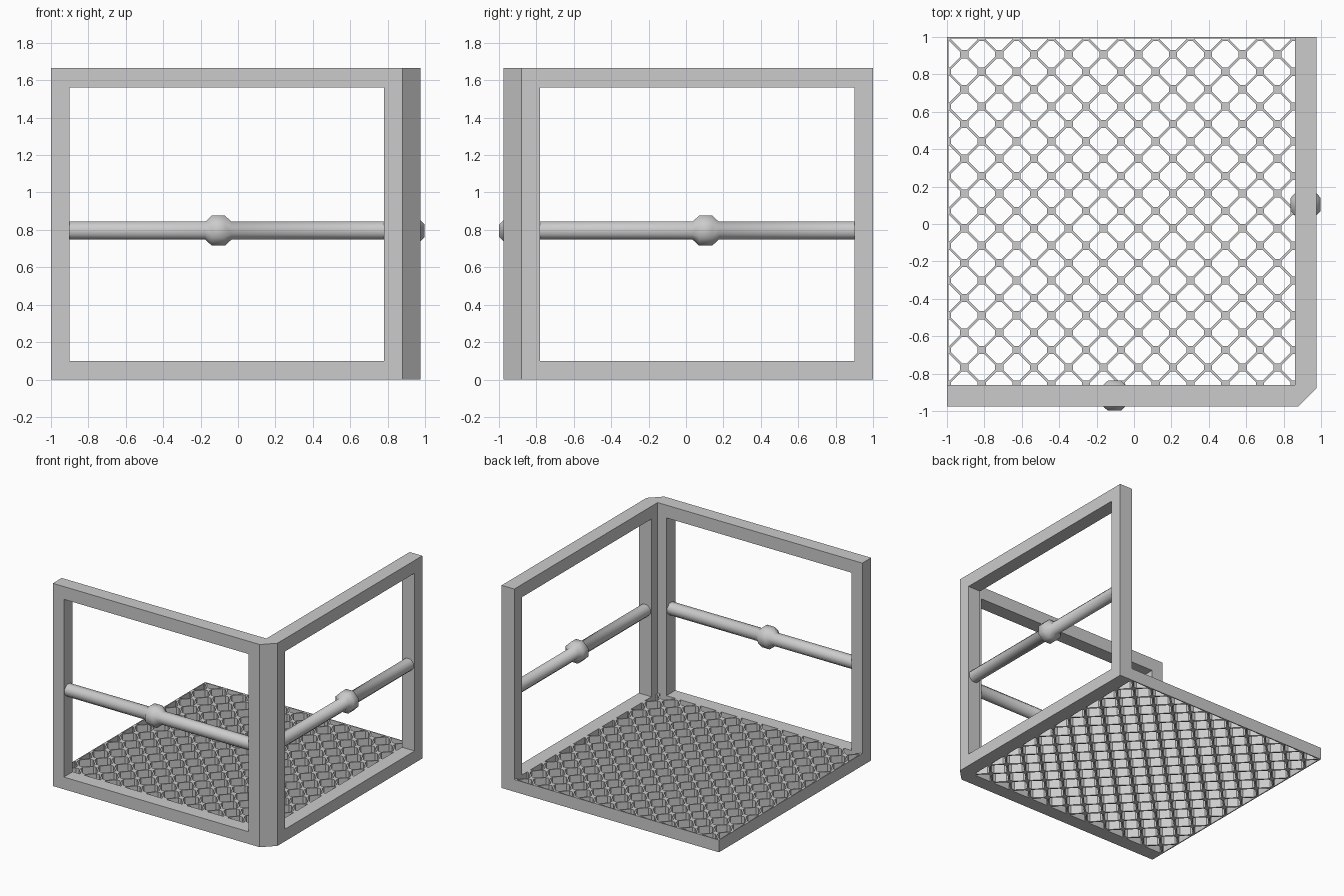
import bpy, bmesh, math

if "Cube" in bpy.data.objects:
    bpy.data.objects.remove(bpy.data.objects["Cube"])

TOP = 1.665          # frame height
IN, OUT = 0.86, 0.975  # inner and outer faces of the two walls
RAIL = 0.10          # floor and rail height


def make_object(name, bm):
    bmesh.ops.recalc_face_normals(bm, faces=bm.faces)
    mesh = bpy.data.meshes.new(name)
    bm.to_mesh(mesh)
    bm.free()
    ob = bpy.data.objects.new(name, mesh)
    bpy.context.collection.objects.link(ob)
    return ob


def add_prism(bm, outline, z0, z1):
    lo = [bm.verts.new((x, y, z0)) for x, y in outline]
    hi = [bm.verts.new((x, y, z1)) for x, y in outline]
    bm.faces.new(lo)
    bm.faces.new(hi)
    n = len(outline)
    for i in range(n):
        j = (i + 1) % n
        bm.faces.new((lo[i], lo[j], hi[j], hi[i]))


def add_box(bm, x0, x1, y0, y1, z0, z1):
    add_prism(bm, [(x0, y0), (x1, y0), (x1, y1), (x0, y1)], z0, z1)


def select_only(ob):
    bpy.ops.object.select_all(action='DESELECT')
    ob.select_set(True)
    bpy.context.view_layer.objects.active = ob


# Corner frame: chamfered L footprint with one window cut in each wall
bm = bmesh.new()
add_prism(bm, [(-1, -OUT), (0.88, -OUT), (OUT, -0.88), (OUT, 1),
               (IN, 1), (IN, -IN), (-1, -IN)], 0, TOP)
frame = make_object("corner_frame", bm)
for box in ((-0.9, 0.78, -1.1, -0.82), (0.82, 1.1, -0.78, 0.9)):
    bm = bmesh.new()
    add_box(bm, *box, RAIL, 1.56)
    cutter = make_object("window_cutter", bm)
    cutter.hide_render = True
    mod = frame.modifiers.new("window", 'BOOLEAN')
    mod.operation, mod.solver, mod.object = 'DIFFERENCE', 'EXACT', cutter
    select_only(frame)
    bpy.ops.object.modifier_apply(modifier=mod.name)
    bpy.data.objects.remove(cutter)


# Middle rods with a faceted ball, eight-sided
def make_rod(name, to_right_wall):
    profile = [(-0.91, 0.048), (-0.175, 0.048), (-0.14, 0.08),
               (-0.07, 0.08), (-0.035, 0.048), (0.79, 0.048)]
    bm = bmesh.new()
    rings = []
    for x, apothem in profile:
        r = apothem / math.cos(math.pi / 8)
        ring = []
        for k in range(8):
            a = (k + 0.5) * math.pi / 4
            y, z = -0.918 + r * math.cos(a), 0.796 + r * math.sin(a)
            co = (-y, -x, z) if to_right_wall else (x, y, z)
            ring.append(bm.verts.new(co))
        rings.append(ring)
    for a, b in zip(rings, rings[1:]):
        for k in range(8):
            j = (k + 1) % 8
            bm.faces.new((a[k], a[j], b[j], b[k]))
    bm.faces.new(rings[0])
    bm.faces.new(rings[-1])
    ob = make_object(name, bm)
    select_only(ob)
    bpy.ops.object.shade_smooth_by_angle(angle=math.radians(60))


make_rod("front_rod", False)
make_rod("right_rod", True)

# Floor grating: diamond cells with octagonal through holes
N = 20
H = (1 + IN) / N     # half diagonal of a cell
A, B = H - 0.022, 0.013  # hole half width and half length of its short side
bm = bmesh.new()
for i in range(N + 1):
    for j in range(N + 1):
        if (i + j) % 2 == 0:
            continue
        cx, cy = -1 + i * H, 1 - j * H
        hole_rings = []
        for z in (0, RAIL):
            corner, hole = [], []
            for k in range(4):
                c, s = ((1, 0), (0, 1), (-1, 0), (0, -1))[k]
                corner.append(bm.verts.new((cx + H * c, cy + H * s, z)))
                for t in (-B, B):
                    hole.append(bm.verts.new((cx + A * c - t * s, cy + A * s + t * c, z)))
            for k in range(4):
                n = (k + 1) % 4
                tri = [corner[k], hole[2 * k + 1], hole[2 * k]]
                quad = [corner[k], corner[n], hole[2 * n], hole[2 * k + 1]]
                for f in (tri, quad):
                    bm.faces.new(f if z else f[::-1])
            hole_rings.append(hole)
        lo, hi = hole_rings
        for k in range(8):
            n = (k + 1) % 8
            bm.faces.new((lo[k], lo[n], hi[n], hi[k]))
bmesh.ops.remove_doubles(bm, verts=bm.verts, dist=0.0005)
# trim the cells to the floor square
for co, no in (((-1, 0, 0), (-1, 0, 0)), ((IN, 0, 0), (1, 0, 0)),
               ((0, 1, 0), (0, 1, 0)), ((0, -IN, 0), (0, -1, 0))):
    bmesh.ops.bisect_plane(bm, geom=bm.verts[:] + bm.edges[:] + bm.faces[:],
                           plane_co=co, plane_no=no, clear_outer=True)
make_object("floor_grating", bm)

# Thin rim on the two open sides of the floor
bm = bmesh.new()
add_box(bm, -1, -0.992, -IN, 1, 0, RAIL)
add_box(bm, -0.992, IN, 0.992, 1, 0, RAIL)
make_object("floor_rim", bm)
